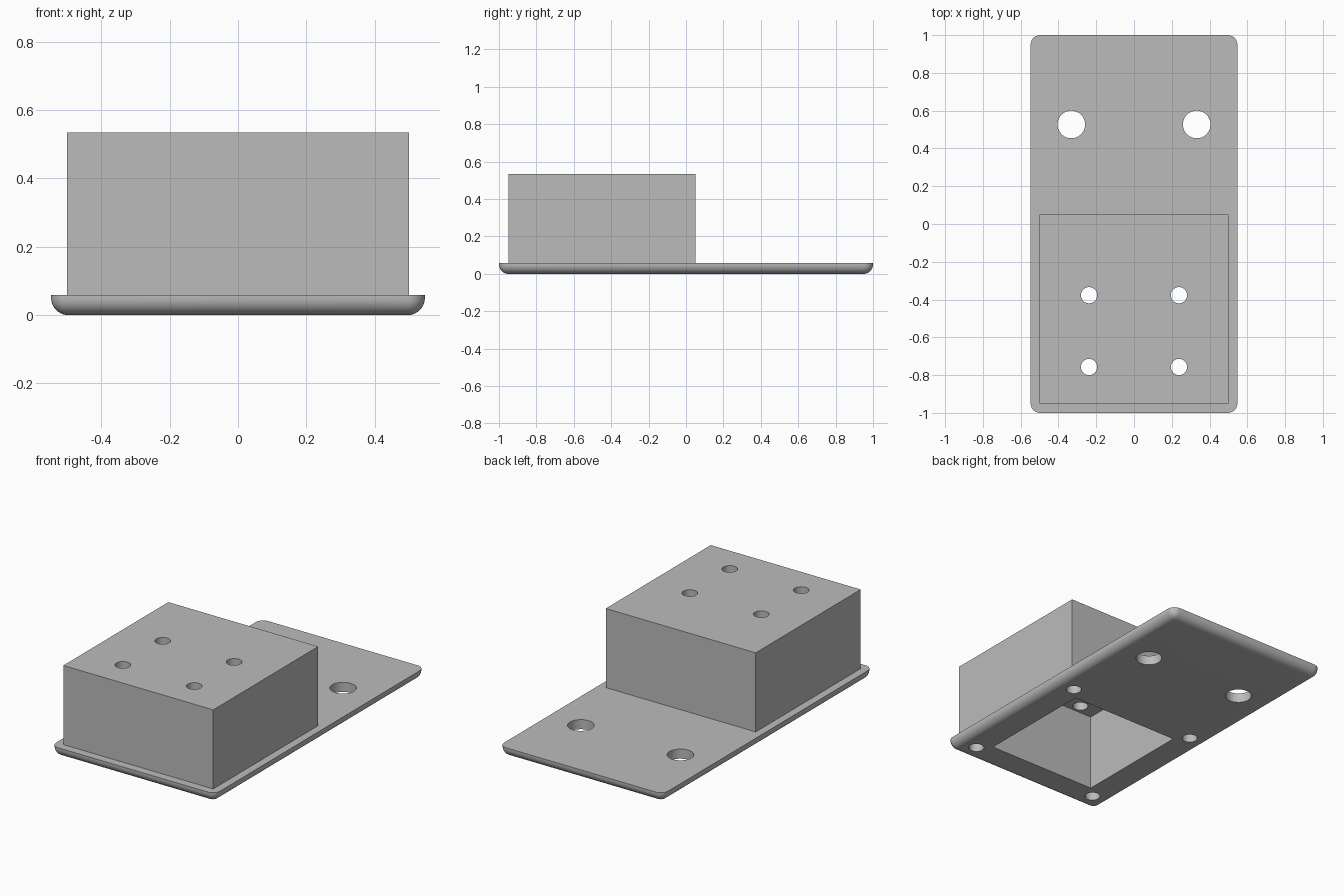
import bpy
import bmesh
from math import radians
from mathutils import Matrix, Vector

if "Cube" in bpy.data.objects:
    bpy.data.objects.remove(bpy.data.objects["Cube"], do_unlink=True)

grey = bpy.data.materials.new("plain grey")
grey.use_nodes = True
COLOUR = (0.5, 0.5, 0.5, 1)
grey.diffuse_color = COLOUR
grey.node_tree.nodes["Principled BSDF"].inputs["Base Color"].default_value = COLOUR


def finish(bm, name):
    mesh = bpy.data.meshes.new(name)
    bm.to_mesh(mesh)
    bm.free()
    mesh.materials.append(grey)
    ob = bpy.data.objects.new(name, mesh)
    bpy.context.collection.objects.link(ob)
    return ob


def block(name, low, high, rounding=0):
    """Box between two corners; rounding softens the upright and lower edges."""
    low, high = Vector(low), Vector(high)
    bm = bmesh.new()
    bmesh.ops.create_cube(bm, size=1, matrix=Matrix.Translation((low + high) / 2)
                          @ Matrix.Diagonal((*(high - low), 1)))
    if rounding:
        edges = [e for e in bm.edges
                 if any(v.co.z < low.z + 0.001 for v in e.verts)]
        bmesh.ops.bevel(bm, geom=edges, offset=rounding, segments=10,
                        profile=0.5, affect='EDGES')
    return finish(bm, name)


def drill(name, x, y, radius, bottom, top):
    bm = bmesh.new()
    bmesh.ops.create_cone(bm, cap_ends=True, segments=48, radius1=radius,
                          radius2=radius, depth=top - bottom,
                          matrix=Matrix.Translation((x, y, (bottom + top) / 2)))
    return finish(bm, name)


def cut(ob, cutter):
    cutter.hide_render = True
    mod = ob.modifiers.new("cut", 'BOOLEAN')
    mod.operation = 'DIFFERENCE'
    mod.solver = 'EXACT'
    mod.object = cutter
    bpy.context.view_layer.objects.active = ob
    bpy.ops.object.modifier_apply(modifier=mod.name)


PLATE_TOP = 0.058
BOX_TOP = 0.535
CAVITY_TOP = 0.465
BOX_Y = -0.45

# Base plate with rounded underside, and the hollow box standing on it
plate = block("base_plate", (-0.547, -1, 0), (0.547, 1, PLATE_TOP), 0.05)
box = block("housing_box", (-0.5, BOX_Y - 0.5, PLATE_TOP), (0.5, BOX_Y + 0.5, BOX_TOP))

# Square cavity open at the bottom
cutters = [block("cavity_cutter", (-0.362, BOX_Y - 0.364, -0.1),
                 (0.362, BOX_Y + 0.364, CAVITY_TOP))]
cut(plate, cutters[0])
cut(box, cutters[0])

for side in (-1, 1):
    # Mounting holes in the plate
    hole = drill("mounting_hole_cutter", side * 0.332, 0.527, 0.073, -0.1, 0.2)
    cut(plate, hole)
    cutters.append(hole)
    # Holes through the roof of the box
    for y in (-0.377, -0.757):
        hole = drill("roof_hole_cutter", side * 0.238, y, 0.043, CAVITY_TOP - 0.1, 0.7)
        cut(box, hole)
        cutters.append(hole)
    # Screw holes in the corners, from below into the box walls
    for y in (BOX_Y - 0.43, BOX_Y + 0.43):
        hole = drill("screw_hole_cutter", side * 0.43, y, 0.043, -0.1, 0.3)
        cut(plate, hole)
        cut(box, hole)
        cutters.append(hole)

for cutter in cutters:
    bpy.data.objects.remove(cutter, do_unlink=True)

# Smooth the curved surfaces, keep the edges crisp
bpy.ops.object.select_all(action='DESELECT')
for ob in (plate, box):
    ob.select_set(True)
bpy.context.view_layer.objects.active = plate
bpy.ops.object.shade_smooth_by_angle(angle=radians(30))
